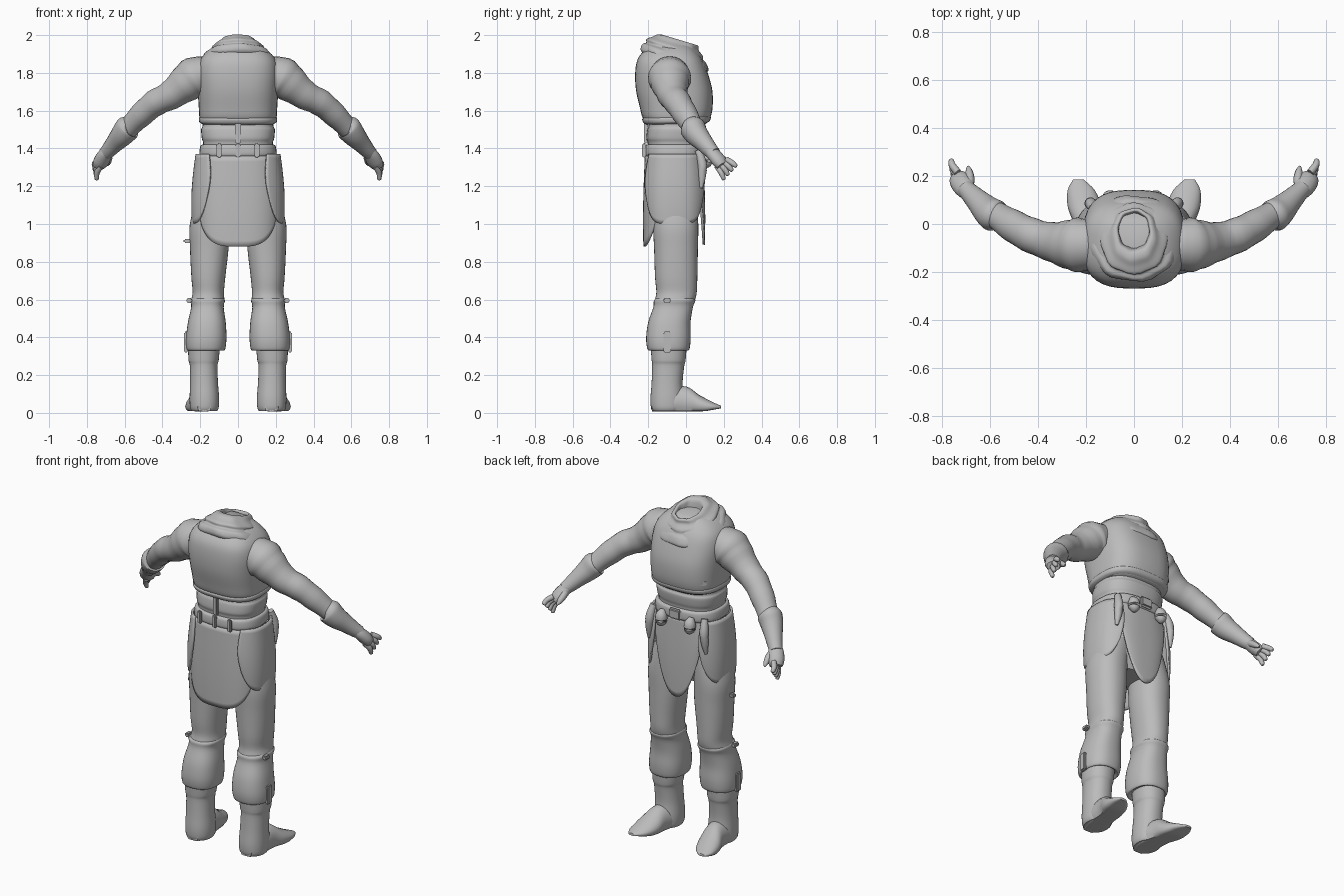
import bpy, bmesh, math
from mathutils import Vector

if "Cube" in bpy.data.objects:
    bpy.data.objects.remove(bpy.data.objects["Cube"])

grey = bpy.data.materials.new("plain_grey")
grey.use_nodes = True
GREY = (0.5, 0.5, 0.5, 1)
grey.diffuse_color = GREY
grey.node_tree.nodes["Principled BSDF"].inputs["Base Color"].default_value = GREY


def finish(name, bm, angle=50):
    bmesh.ops.recalc_face_normals(bm, faces=bm.faces[:])
    mesh = bpy.data.meshes.new(name)
    bm.to_mesh(mesh)
    bm.free()
    mesh.materials.append(grey)
    ob = bpy.data.objects.new(name, mesh)
    bpy.context.collection.objects.link(ob)
    bpy.ops.object.select_all(action='DESELECT')
    ob.select_set(True)
    bpy.context.view_layer.objects.active = ob
    bpy.ops.object.shade_smooth_by_angle(angle=math.radians(angle))
    return ob


def resample(keys, steps=4):
    """Catmull-Rom through the key tuples."""
    out = []
    for i in range(len(keys) - 1):
        p = [keys[max(0, min(len(keys) - 1, i + k))] for k in (-1, 0, 1, 2)]
        for s in range(steps):
            t = s / steps
            out.append([b + 0.5 * t * (c - a + t * (2*a - 5*b + 4*c - d + t * (3*(b - c) + d - a)))
                        for a, b, c, d in zip(*p)])
    return out + [list(keys[-1])]


def skin(name, rings, caps=(True, True), closed=True, angle=50):
    bm = bmesh.new()
    rows = [[bm.verts.new(v) for v in r] for r in rings]
    n = len(rows[0])
    for a, b in zip(rows, rows[1:]):
        for i in range(n if closed else n - 1):
            j = (i + 1) % n
            bm.faces.new((a[i], a[j], b[j], b[i]))
    for want, row in zip(caps, (rows[0], rows[-1])):
        if want:
            bm.faces.new(row)
    return finish(name, bm, angle)


def power(v, p):
    return math.copysign(abs(v) ** (2 / p), v)


def circle(n):
    return [(math.cos(2 * math.pi * i / n), math.sin(2 * math.pi * i / n)) for i in range(n)]


def column(name, keys, p=2.2, tilt=0, ruffle=0, caps=(True, True), n=36):
    """Stack of rounded sections: z, centre x, centre y, half width, half depth."""
    rings = []
    for z, cx, cy, rx, ry in resample(keys):
        ring = []
        for i, (c, s) in enumerate(circle(n)):
            k = 1 + ruffle * math.sin(i * 1.4 + z * 30)
            y = ry * k * power(s, p)
            ring.append((cx + rx * k * power(c, p), cy + y, z + tilt * y))
        rings.append(ring)
    return skin(name, rings, caps)


def tube(name, keys, flat=1, n=16, steps=4, fold=0):
    """Limb along points x, y, z, radius."""
    pts = resample(keys, steps)
    rings = []
    for i, q in enumerate(pts):
        t = (Vector(pts[min(i + 1, len(pts) - 1)][:3]) - Vector(pts[max(i - 1, 0)][:3])).normalized()
        u = t.cross(Vector((0, 0, 1))).normalized()
        w = u.cross(t)
        r = q[3] * (1 + fold * math.sin(i * 1.7))
        rings.append([Vector(q[:3]) + u * r * c + w * r * flat * s for c, s in circle(n)])
    return skin(name, rings)


def box(name, at, size, turn=0, bevel=0.006):
    bm = bmesh.new()
    bmesh.ops.create_cube(bm, size=1)
    for v in bm.verts:
        v.co = Vector(a * b for a, b in zip(v.co, size))
    bmesh.ops.bevel(bm, geom=bm.edges[:], offset=bevel, segments=2, affect='EDGES')
    ob = finish(name, bm)
    ob.location = at
    ob.rotation_euler.z = turn
    return ob


def plate(name, mid, spread, top, low, corner, curve, rx, ry, flare, cy=-0.06, wide=0):
    """Curved hanging plate about the hips, rounded along the lower edge."""
    rows = []
    for j in range(17):
        v = j / 16
        row = []
        for i in range(25):
            u = i / 12 - 1
            a = math.radians(mid + spread * u * (1 + wide * math.sin(v * math.pi)))
            z = top + v * (low + (corner - low) * abs(u) ** curve - top)
            k = 1 + flare * math.sin(v * 2.2)
            row.append((rx * k * power(math.cos(a), 2.6), cy + ry * k * power(math.sin(a), 2.6), z))
        rows.append(row)
    ob = skin(name, rows, (False, False), False)
    m = ob.modifiers.new("thickness", 'SOLIDIFY')
    m.thickness = 0.012
    return ob


# Torso armour, waist cloth and belt
column("breastplate", [(1.53, 0, -.045, .185, .15), (1.56, 0, -.05, .203, .178), (1.62, 0, -.052, .208, .193),
       (1.71, 0, -.063, .213, .202), (1.8, 0, -.077, .215, .192), (1.87, 0, -.085, .2, .172),
       (1.92, 0, -.085, .155, .135), (1.95, 0, -.08, .1, .1)], p=2.8)
column("waist_cloth", [(1.38, 0, -.06, .185, .14), (1.43, 0, -.06, .185, .143), (1.455, 0, -.06, .192, .15),
       (1.5, 0, -.055, .195, .15), (1.52, 0, -.055, .188, .143), (1.58, 0, -.05, .19, .14)], p=2.6)
column("breastplate_rim", [(1.53, 0, -.05, .19, .16), (1.54, 0, -.05, .205, .175), (1.56, 0, -.05, .207, .182),
       (1.57, 0, -.05, .198, .17)], p=2.8, tilt=.03)
column("belt", [(1.355, 0, -.06, .195, .152), (1.37, 0, -.06, .205, .162), (1.41, 0, -.06, .2, .16),
       (1.42, 0, -.06, .19, .15)], p=2.6)
column("hips", [(.98, 0, -.055, .14, .1), (1.06, 0, -.06, .2, .125), (1.2, 0, -.065, .21, .135),
       (1.4, 0, -.06, .19, .14)], p=2.5)
box("back_strap", (0, -.212, 1.485), (.032, .02, .12))
for x in (-.1, 0, .1):
    box("belt_loop", (x, -.222, 1.39), (.025, .02, .075))

# Draped neck cloth with an open collar
column("neck_cloth", [(1.84, 0, -.06, .155, .15), (1.865, 0, -.06, .185, .178), (1.9, 0, -.062, .17, .168),
       (1.915, 0, -.06, .14, .148), (1.935, 0, -.06, .135, .145), (1.955, 0, -.055, .105, .12),
       (1.972, 0, -.04, .085, .105), (1.97, 0, -.03, .067, .082), (1.93, 0, -.03, .06, .07),
       (1.85, 0, -.03, .05, .06)], tilt=-.3, ruffle=.025)

# Hanging plates
plate("back_skirt", 270, 60, 1.36, .88, 1.02, 2.6, .215, .158, .06)
plate("front_skirt", 90, 38, 1.37, .89, 1.2, 1.6, .205, .15, .08)
for side, mid in (("left", 0), ("right", 180)):
    plate(side + "_hip_plate", mid, 52, 1.37, 1.0, 1.12, 4, .225, .165, .1, wide=.12)

# Front buckle, pouches and a side clasp
box("belt_buckle", (0, .103, 1.39), (.085, .025, .065), bevel=.011)
for x in (-.1, .09):
    tube("belt_pouch", [(x, .09, 1.39, .014), (x, .105, 1.36, .032), (x, .107, 1.32, .03), (x + .001, .1, 1.3, .008)])
tube("left_sheath", [(.17, .065, 1.39, .018), (.18, .085, 1.32, .025), (.185, .085, 1.25, .02), (.19, .08, 1.19, .008)])
tube("right_sheath", [(-.17, .065, 1.39, .018), (-.18, .085, 1.32, .025), (-.185, .085, 1.25, .02), (-.19, .08, 1.19, .008)])
box("chest_clasp", (-.165, .08, 1.61), (.05, .02, .035), turn=.7)
box("thigh_tab", (-.265, -.06, .91), (.045, .025, .022))

for side, m in (("left", 1), ("right", -1)):
    def col(part, keys, **kw):
        column(f"{side}_{part}", [(z, m * x, y, a, b) for z, x, y, a, b in keys], **kw)

    def limb(part, keys, **kw):
        tube(f"{side}_{part}", [(m * x, y, z, r) for x, y, z, r in keys], **kw)

    # Leg, knee guard and boot
    col("trouser", [(1.15, .115, -.06, .1, .115), (1.0, .15, -.055, .105, .12), (.87, .152, -.053, .102, .116),
        (.72, .157, -.052, .09, .112), (.64, .157, -.05, .083, .107), (.59, .16, -.06, .088, .105), (.53, .16, -.07, .08, .09)])
    col("knee_guard", [(.61, .16, -.056, .08, .098), (.595, .16, -.06, .091, .11), (.56, .162, -.068, .086, .105),
        (.48, .165, -.088, .1, .112), (.4, .168, -.093, .107, .118), (.345, .17, -.093, .104, .113),
        (.33, .17, -.093, .095, .103), (.34, .17, -.093, .08, .09)], p=2.4)
    col("boot_shaft", [(.36, .18, -.092, .085, .096), (.28, .182, -.092, .08, .09), (.25, .182, -.094, .073, .085),
        (.16, .18, -.1, .074, .082), (.08, .178, -.1, .078, .088), (.03, .178, -.1, .076, .086),
        (.01, .178, -.1, .068, .078)])
    rings = []
    for x, y, w, h in resample([(.178, -.18, .035, .07), (.178, -.1, .07, .13), (.19, 0, .063, .14),
                                (.205, .07, .071, .095), (.22, .14, .057, .058), (.232, .185, .022, .038)]):
        low = .012 + max(0, y - .1) * .18
        rings.append([(m * (x + w * c), y, low + (h - low) * max(0, .35 + .65 * s) + .35 * .01 * min(0, s))
                      for c, s in circle(20)])
    skin(side + "_foot", rings, angle=60)
    box(side + "_knee_buckle", (m * .275, -.1, .375), (.022, .04, .11))
    box(side + "_knee_tab", (m * .258, -.1, .595), (.03, .04, .025))

    # Sleeve, glove and fingers
    limb("sleeve", [(.17, -.085, 1.79, .1), (.23, -.087, 1.775, .113), (.28, -.084, 1.74, .1), (.36, -.07, 1.68, .079),
         (.44, -.042, 1.64, .072), (.52, .002, 1.57, .065), (.6, .055, 1.485, .052)], n=24, fold=.02, flat=.97)
    limb("glove_cuff", [(.575, .03, 1.515, .05), (.582, .034, 1.51, .068), (.61, .055, 1.475, .063),
         (.65, .095, 1.43, .05), (.685, .13, 1.39, .041), (.705, .15, 1.37, .036)], n=20)
    limb("palm", [(.68, .125, 1.395, .034), (.705, .15, 1.365, .043), (.725, .178, 1.33, .045),
         (.738, .195, 1.307, .036)], flat=.8)
    for i in range(4):
        a = i / 3
        base = Vector((.727 + .008 * a, .165 + .05 * a, 1.305 + .035 * a))
        tip = Vector((.748 + .014 * a, .2 + .065 * a, 1.238 + .068 * a))
        mid = (base + tip) / 2 + Vector((.009, .004, 0))
        limb(f"finger_{i + 1}", [(*base, .016), (*mid, .015), (*tip, .011), (*(tip + (tip - mid) * .15), .003)], n=10)
    limb("thumb", [(.695, .14, 1.375, .022), (.685, .185, 1.35, .02), (.688, .22, 1.325, .015),
         (.692, .24, 1.31, .005)], n=10)
